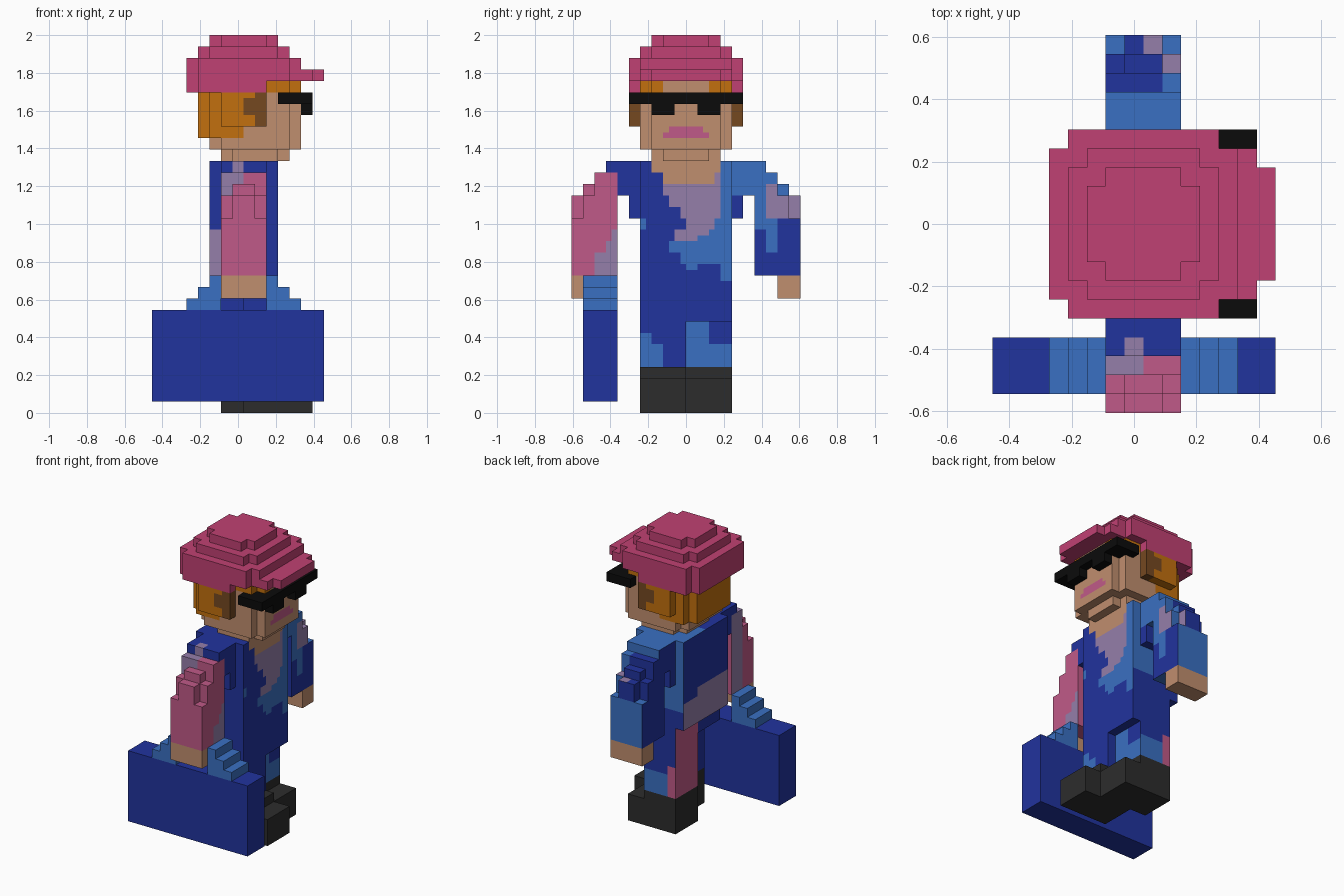
import bpy, bmesh
from mathutils import Vector

cube = bpy.data.objects.get("Cube")
if cube:
    bpy.data.objects.remove(cube, do_unlink=True)

H = 1 / 33  # half a block; all coordinates below are in this unit


def lin(c):
    c /= 255
    return c / 12.92 if c <= 0.04045 else ((c + 0.055) / 1.055) ** 2.4


COLOURS = {
    "cap_pink": (192, 65, 115), "dark_blue": (33, 51, 158),
    "light_blue": (58, 112, 194), "lilac": (149, 126, 170),
    "sleeve_pink": (192, 90, 136), "skin": (192, 142, 110),
    "hair_orange": (194, 112, 14), "hair_brown": (117, 72, 32),
    "glasses_black": (11, 11, 11), "shoe_grey": (44, 44, 44),
}
MATS = {}
for name, rgb in COLOURS.items():
    m = bpy.data.materials.new(name)
    m.use_nodes = True
    col = (*[lin(c) for c in rgb], 1)
    m.diffuse_color = col
    bsdf = next(n for n in m.node_tree.nodes if n.type == 'BSDF_PRINCIPLED')
    bsdf.inputs["Base Color"].default_value = col
    bsdf.inputs["Roughness"].default_value = 0.9
    MATS[name] = m

# Side name -> direction and the four corners of that side of a unit cell
SIDES = {
    "+x": ((1, 0, 0), ((1, 0, 0), (1, 1, 0), (1, 1, 1), (1, 0, 1))),
    "-x": ((-1, 0, 0), ((0, 0, 0), (0, 0, 1), (0, 1, 1), (0, 1, 0))),
    "+y": ((0, 1, 0), ((0, 1, 0), (0, 1, 1), (1, 1, 1), (1, 1, 0))),
    "-y": ((0, -1, 0), ((0, 0, 0), (1, 0, 0), (1, 0, 1), (0, 0, 1))),
    "+z": ((0, 0, 1), ((0, 0, 1), (1, 0, 1), (1, 1, 1), (0, 1, 1))),
    "-z": ((0, 0, -1), ((0, 0, 0), (0, 1, 0), (1, 1, 0), (1, 0, 0))),
}


def build(name, boxes, base, paint=()):
    """Outer skin of joined boxes (x0,x1,y0,y1,z0,z1); paint = (colour, sides, box)."""
    cells = {(x, y, z) for b in boxes for x in range(b[0], b[1])
             for y in range(b[2], b[3]) for z in range(b[4], b[5])}
    names = [base] + sorted({p[0] for p in paint} - {base})
    bm = bmesh.new()
    verts = {}
    for c in sorted(cells):
        for side, (d, quad) in SIDES.items():
            if tuple(a + b for a, b in zip(c, d)) in cells:
                continue
            keys = [tuple(a + b for a, b in zip(c, q)) for q in quad]
            for k in keys:
                if k not in verts:
                    verts[k] = bm.verts.new(Vector(k) * H)
            f = bm.faces.new([verts[k] for k in keys])
            colour = base
            for col, sides, b in paint:
                if (sides == "*" or side in sides) and all(
                        b[2 * i] <= c[i] < b[2 * i + 1] for i in range(3)):
                    colour = col
            f.material_index = names.index(colour)
    # Merge flat areas of one colour
    bmesh.ops.dissolve_limit(bm, angle_limit=0.01, verts=bm.verts[:],
                             edges=bm.edges[:], delimit={'MATERIAL'})
    me = bpy.data.meshes.new(name)
    bm.to_mesh(me)
    bm.free()
    for n in names:
        me.materials.append(MATS[n])
    ob = bpy.data.objects.new(name, me)
    bpy.context.collection.objects.link(ob)
    return ob


def rounded(x0, x1, y, z0, z1):
    """Block layer with its four upright corners notched."""
    return [(x0, x1, -y + 2, y - 2, z0, z1), (x0 + 2, x1 - 2, -y, y, z0, z1)]


def rows(col, side, x0, x1, table):
    """Painted rows (z0, z1, y0, y1) on one side."""
    return [(col, side, (x0, x1, y0, y1, z0, z1)) for z0, z1, y0, y1 in table]


# Cap: stepped dome, brim and lower back rim
build("cap", rounded(-9, 11, 10, 58, 62) + rounded(-7, 9, 8, 62, 64)
      + rounded(-5, 7, 6, 64, 66)
      + [(0, 13, -8, 8, 58, 60), (0, 15, -6, 6, 58, 60),
         (-9, 5, -8, 8, 56, 58), (-7, 5, -10, 10, 56, 58)], "cap_pink")

# Head with hair and lips
build("head", rounded(-3, 9, 6, 44, 46) + rounded(-5, 11, 8, 46, 48)
      + rounded(-7, 11, 8, 48, 58), "skin", [
    ("hair_orange", "*", (-7, 1, -8, 8, 48, 58)),
    ("hair_orange", "*", (-7, 5, -8, 8, 50, 58)),
    ("hair_orange", "*", (5, 11, -8, -4, 56, 58)),
    ("hair_orange", "*", (5, 11, 4, 8, 56, 58)),
    ("sleeve_pink", "+x", (10, 11, -4, 4, 48, 49)),
    ("sleeve_pink", "+x", (10, 11, -3, 3, 49, 50))])

# Hair over the ears
for label, y in (("right", -10), ("left", 8)):
    build(label + "_side_hair", [(-3, 5, y, y + 2, 50, 56)], "hair_orange", [
        ("hair_brown", "*", (3, 5, y, y + 2, 50, 56)),
        ("hair_brown", "*", (1, 3, y, y + 2, 52, 55))])

# Glasses: bar, lenses and temples
build("glasses", [(11, 13, -8, 8, 54, 56), (11, 13, -6, -2, 52, 54),
                  (11, 13, 2, 6, 52, 54), (7, 11, -10, -8, 54, 56),
                  (7, 11, 8, 10, 54, 56), (9, 13, -10, -6, 54, 56),
                  (9, 13, 6, 10, 54, 56)], "glasses_black")

# Torso with painted collar and patches
build("torso", [(-5, 7, -8, 8, 24, 44), (-3, 7, -8, 8, 20, 24),
                (1, 7, -8, 8, 16, 20)], "dark_blue",
      [("light_blue", ("+y",), (-5, 7, 0, 8, 28, 44)),
       ("light_blue", ("+z",), (-5, 7, 0, 8, 42, 44)),
       ("lilac", ("-x",), (-5, -3, -8, 8, 24, 30)),
       ("lilac", ("-x",), (-5, -3, -8, 3, 30, 32)),
       ("lilac", ("-y",), (-5, -3, -8, 8, 24, 32)),
       ("sleeve_pink", ("-x",), (-3, 0, 0, 8, 20, 24))]
      + rows("light_blue", ("+x",), 6, 7, [
          (34, 44, 6, 8), (32, 34, 5, 8), (31, 32, 4, 8), (30, 31, 2, 8),
          (28, 30, -3, 8), (26, 28, -1, 8), (25, 26, 0, 2), (23, 26, 6, 8),
          (32, 34, -8, -7)])
      + rows("lilac", ("+x",), 6, 7, [
          (38, 42, -4, 6), (36, 38, -3, 6), (34, 36, -1, 6),
          (32, 34, 0, 5), (31, 32, -2, 4), (30, 31, -2, 2)])
      + rows("skin", ("+x",), 6, 7, [(42, 44, -6, 6), (40, 42, -4, 5)]))

# Legs, the right one a step ahead
build("right_leg", [(1, 7, -8, 0, 8, 16)], "dark_blue", [
    ("light_blue", ("+x", "-y"), (1, 7, -8, -4, 8, 12)),
    ("light_blue", ("+x", "-y"), (1, 7, -8, -6, 12, 14))])
build("left_leg", [(-3, 5, 0, 8, 8, 20)], "dark_blue", [
    ("light_blue", ("+x",), (4, 5, 0, 4, 8, 16)),
    ("light_blue", ("+x",), (4, 5, 4, 8, 8, 12)),
    ("light_blue", ("+y",), (-1, 5, 7, 8, 8, 13)),
    ("sleeve_pink", ("-x",), (-3, -2, 0, 8, 8, 20)),
    ("sleeve_pink", ("+y",), (-3, -1, 7, 8, 8, 15))])

# Shoes
for label, x, y in (("right", 1, -8), ("left", -3, 0)):
    build(label + "_shoe", [(x, x + 12, y, y + 8, 0, 6),
                            (x, x + 8, y, y + 8, 6, 8)], "shoe_grey")


def mirror_y(boxes):
    return [(b[0], b[1], -b[3], -b[2], b[4], b[5]) for b in boxes]


# Shoulders, sleeves and hands, listed for the left side
shoulder = [(-3, 5, 8, 14, 42, 44), (-3, 5, 8, 12, 38, 42), (-3, 5, 8, 10, 34, 38)]
sleeve = [(-3, 5, 12, 16, 24, 42), (-3, 5, 16, 18, 24, 38), (-1, 3, 16, 18, 38, 40),
          (-3, 5, 18, 20, 24, 34), (-1, 3, 18, 20, 34, 38)]
hand = [(-3, 5, 16, 20, 20, 24)]

build("left_shoulder", shoulder, "light_blue", [
    ("dark_blue", "*", (-3, 5, 8, 10, 34, 38)),
    ("dark_blue", ("-x",), (-3, 5, 8, 14, 34, 44))])
build("left_sleeve", sleeve, "light_blue", [
    ("dark_blue", ("+x",), (-3, 5, 12, 14, 24, 32)),
    ("dark_blue", ("+x",), (-3, 5, 14, 16, 24, 28)),
    ("dark_blue", ("+x",), (-3, 5, 16, 20, 24, 36)),
    ("dark_blue", ("-x", "-y"), (-3, 5, 12, 20, 24, 42)),
    ("dark_blue", ("+z", "+y"), (-3, 3, 13, 20, 34, 42)),
    ("lilac", ("+z", "+x"), (3, 5, 14, 18, 34, 40)),
    ("lilac", ("+z", "+x"), (1, 3, 18, 20, 34, 38))])
build("left_hand", hand, "skin")

build("right_shoulder", mirror_y(shoulder), "dark_blue", [
    ("lilac", ("-y", "+z"), (-1, 1, -14, -12, 42, 44))])
build("right_sleeve", mirror_y(sleeve), "sleeve_pink", [
    ("lilac", ("+z", "-y", "-x"), (-3, 1, -16, -12, 36, 42)),
    ("lilac", ("-x",), (-3, -2, -16, -12, 24, 42)),
    ("dark_blue", ("+z",), (1, 3, -14, -12, 40, 42))]
    + rows("lilac", ("+x",), 4, 5, [(24, 28, -16, -12), (28, 30, -14, -12),
                                    (30, 32, -13, -12)]))
build("right_hand", mirror_y(hand), "skin")

# Case and its stepped handle
build("case", [(-15, 15, -18, -12, 2, 18)], "dark_blue")
build("case_handle", [(-9, -3, -18, -12, 18, 20), (5, 11, -18, -12, 18, 20),
                      (-7, -3, -18, -12, 20, 22), (5, 9, -18, -12, 20, 22),
                      (-5, -3, -18, -12, 22, 24), (5, 7, -18, -12, 22, 24)],
      "light_blue")
